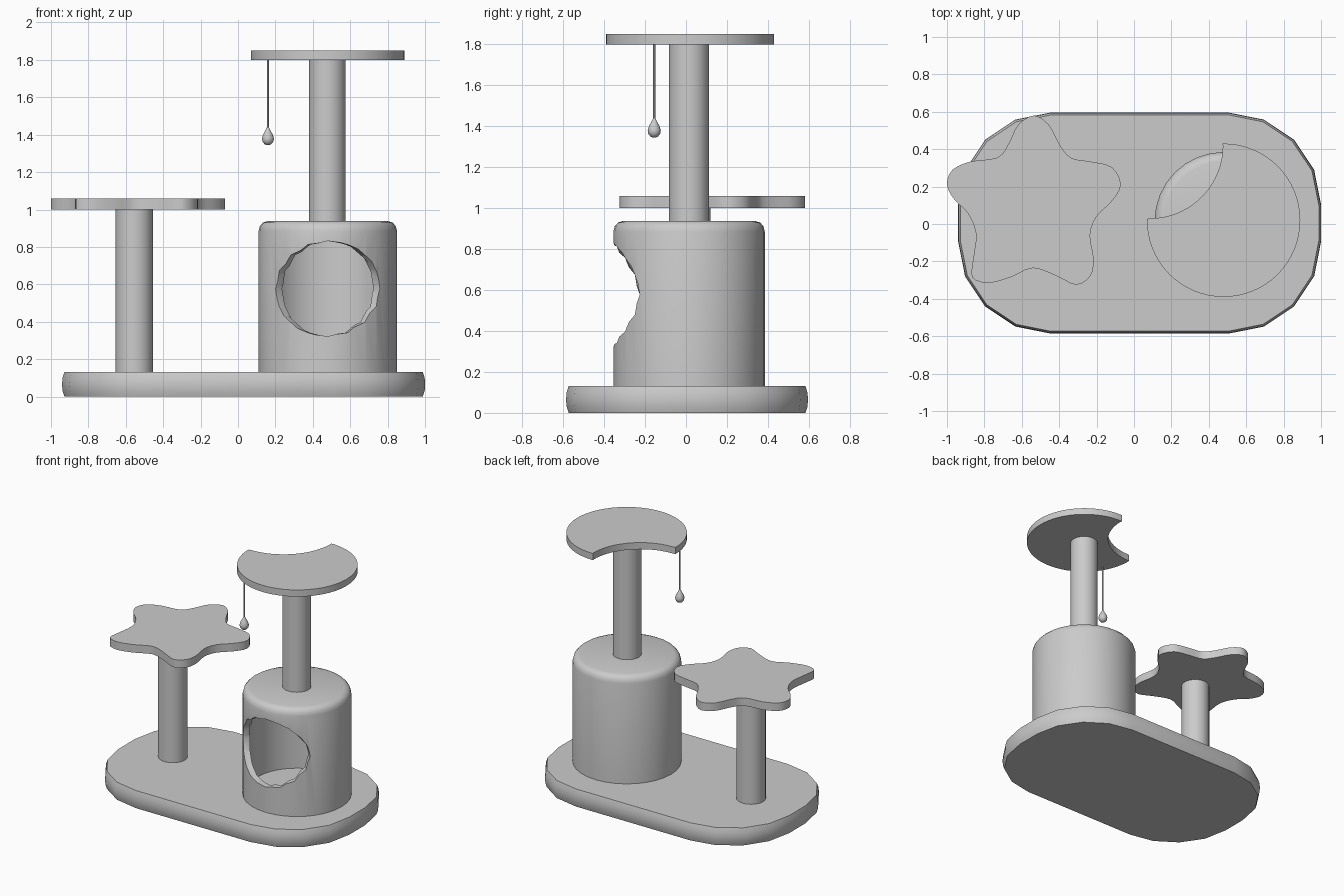
import bpy, bmesh
from math import sin, cos, pi, sqrt, radians
from mathutils import Vector

if "Cube" in bpy.data.objects:
    bpy.data.objects.remove(bpy.data.objects["Cube"])

HX, HY = 0.48, 0.015          # house axis
HR, WALL = 0.37, 0.045        # house radius and wall


def finish(name, bm, smooth=True):
    bmesh.ops.remove_doubles(bm, verts=bm.verts, dist=1e-5)
    bmesh.ops.recalc_face_normals(bm, faces=bm.faces)
    me = bpy.data.meshes.new(name)
    bm.to_mesh(me)
    bm.free()
    ob = bpy.data.objects.new(name, me)
    bpy.context.collection.objects.link(ob)
    if smooth:
        shade(ob)
    return ob


def select(ob):
    bpy.ops.object.select_all(action='DESELECT')
    ob.select_set(True)
    bpy.context.view_layer.objects.active = ob


def shade(ob):
    select(ob)
    bpy.ops.object.shade_smooth_by_angle(angle=radians(35))


def loft(name, rings, smooth=True):
    """Skin closed rings of equal length and cap both ends."""
    bm = bmesh.new()
    vr = [[bm.verts.new(p) for p in r] for r in rings]
    n = len(vr[0])
    for a, b in zip(vr, vr[1:]):
        for i in range(n):
            j = (i + 1) % n
            bm.faces.new((a[i], a[j], b[j], b[i]))
    bm.faces.new(vr[0][::-1])
    bm.faces.new(vr[-1])
    return finish(name, bm, smooth)


def lathe(name, x, y, profile, sides=32, smooth=True):
    """Round part from (radius, z) points."""
    return loft(name, [[(x + r * cos(2 * pi * i / sides), y + r * sin(2 * pi * i / sides), z)
                        for i in range(sides)] for r, z in profile], smooth)


def slab(name, outline, z0, z1):
    return loft(name, [[(x, y, z) for x, y in outline] for z in (z0, z1)])


def cut(ob, cutter):
    cutter.hide_render = True
    m = ob.modifiers.new("cut", 'BOOLEAN')
    m.operation, m.solver, m.object = 'DIFFERENCE', 'EXACT', cutter
    select(ob)
    bpy.ops.object.modifier_apply(modifier=m.name)
    bpy.data.objects.remove(cutter)


# base with rounded corners and slightly bulged edge
def base_ring(r, z):
    pts = []
    for k, (cx, cy) in enumerate(((0.505, 0.1), (-0.445, 0.1), (-0.445, -0.09), (0.505, -0.09))):
        for i in range(5):
            a = pi / 2 * (k + i / 4)
            pts.append((cx + r * cos(a), cy + r * sin(a), z))
    return pts


loft("base", [base_ring(r, z) for r, z in
              ((0.483, 0), (0.493, 0.03), (0.496, 0.065), (0.493, 0.1), (0.483, 0.132))])

# hollow house
house = lathe("house", HX, HY, [(HR, 0.12), (HR, 0.885), (0.363, 0.912),
                                (0.347, 0.93), (0.32, 0.938)], smooth=False)
ri = HR - WALL
cut(house, lathe("hollow", HX, HY, [(ri, 0.172), (ri, 0.87), (ri - 0.03, 0.893)], smooth=False))

# entrance: cutter walls run toward the house axis
bm = bmesh.new()
rings = []
for s in (1.4, 0.7):
    ring = []
    for i in range(16):
        a = 2 * pi * i / 16
        dx = 0.28 * cos(a)
        ring.append(bm.verts.new((HX + s * dx, HY - s * sqrt(HR ** 2 - dx ** 2),
                                  0.577 + 0.255 * sin(a))))
    rings.append(ring)
tip_out = bm.verts.new((HX, HY - 0.8, 0.577))
tip_in = bm.verts.new((HX, HY - 0.2, 0.577))
for i in range(16):
    j = (i + 1) % 16
    (a, b), (c, d) = (rings[0][i], rings[0][j]), (rings[1][i], rings[1][j])
    bm.faces.new((a, b, d, c))
    bm.faces.new((a, tip_out, b))
    bm.faces.new((c, d, tip_in))
cut(house, finish("entrance", bm, False))
shade(house)

# posts
lathe("tall_post", HX - 0.002, HY, [(0.098, 0.93), (0.098, 1.805)])
lathe("short_post", -0.555, 0.02, [(0.1, 0.125), (0.1, 1.005)])

# star platform: smooth closed curve through outline points
star = [(-.535, .58), (-.455, .53), (-.40, .43), (-.34, .355), (-.24, .335), (-.12, .305),
        (-.07, .21), (-.12, .12), (-.20, .04), (-.235, -.06), (-.215, -.19), (-.235, -.28),
        (-.31, -.325), (-.41, -.28), (-.54, -.235), (-.66, -.285), (-.78, -.315), (-.865, -.285),
        (-.86, -.19), (-.845, -.05), (-.89, .06), (-.96, .13), (-1.0, .21), (-.97, .29),
        (-.87, .335), (-.73, .355), (-.67, .43), (-.62, .53)]
outline = []
for i in range(len(star)):
    p0, p1, p2, p3 = (Vector(star[(i + k) % len(star)]) for k in (-1, 0, 1, 2))
    for t in (0, 1 / 3, 2 / 3):
        q = 0.5 * (2 * p1 + (p2 - p0) * t + (2 * p0 - 5 * p1 + 4 * p2 - p3) * t ** 2
                   + (3 * p1 - p0 - 3 * p2 + p3) * t ** 3)
        outline.append((q.x, q.y))
slab("star_platform", outline, 1.0, 1.06)

# crescent platform: disc arc plus bite arc
crescent = []
for cx, cy, r, a0, a1, n in ((0.479, 0.02, 0.41, 179, 451, 48), (0.085, 0.42, 0.39, 0, -90, 20)):
    for i in range(n + 1):
        a = radians(a0 + (a1 - a0) * i / n)
        crescent.append((cx + r * cos(a), cy + r * sin(a)))
slab("crescent_platform", crescent, 1.8, 1.85)

# hanging toy
lathe("toy_string", 0.16, -0.155, [(0.006, 1.42), (0.006, 1.805)], 8)
lathe("toy_drop", 0.16, -0.155, [(0.004, 1.344), (0.018, 1.349), (0.029, 1.363), (0.032, 1.38),
                                 (0.026, 1.4), (0.014, 1.422), (0.005, 1.44)], 16)
